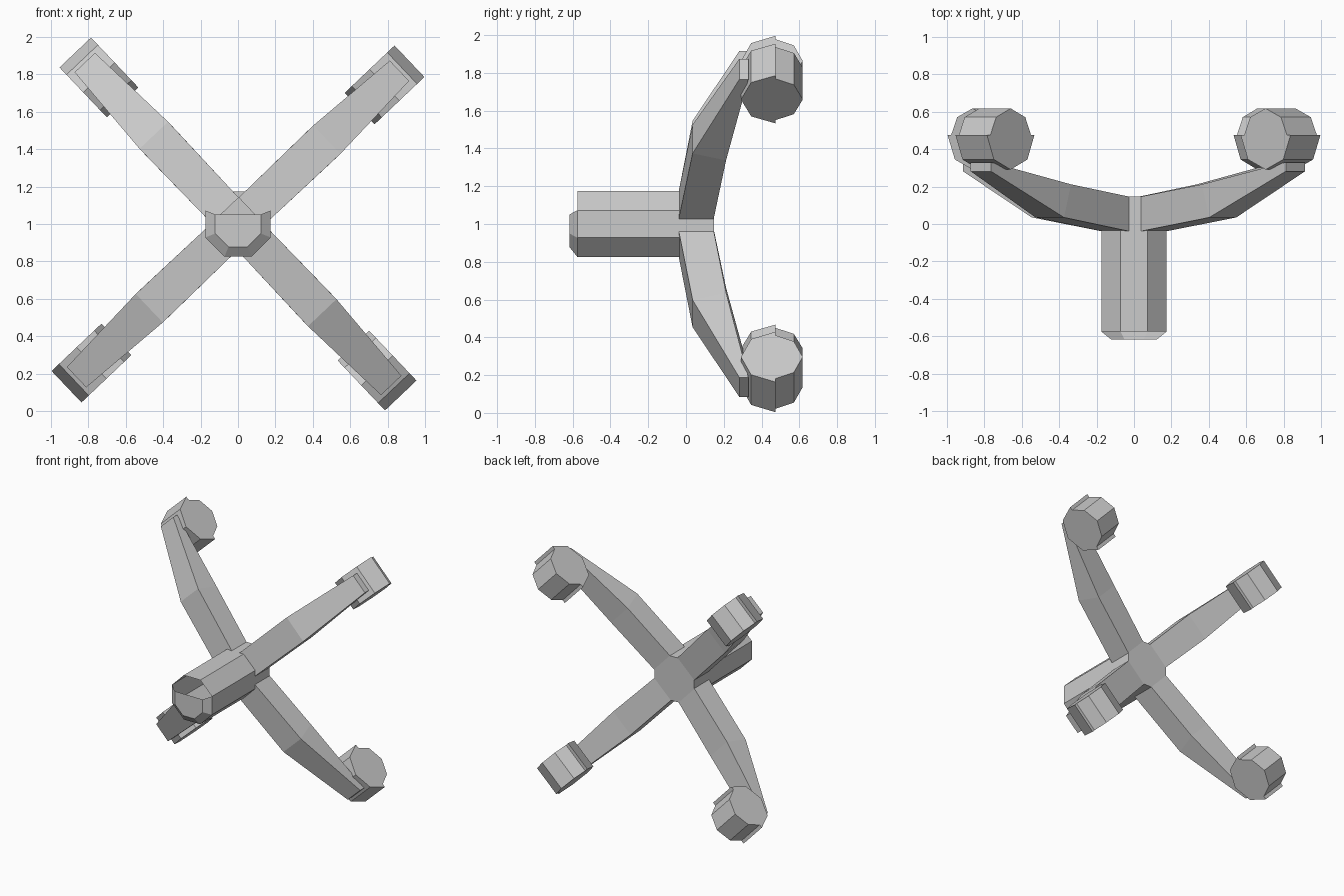
import bpy
from math import sin, cos, radians

if "Cube" in bpy.data.objects:
    bpy.data.objects.remove(bpy.data.objects["Cube"])

CZ = 1.0  # height of the hub axis


def make(name, verts, faces):
    me = bpy.data.meshes.new(name)
    me.from_pydata(verts, [], faces)
    me.update()
    ob = bpy.data.objects.new(name, me)
    bpy.context.collection.objects.link(ob)
    return ob


def place(r, t, y, ang):
    """Radial, tangential and depth position to world position."""
    return (r * cos(ang) - t * sin(ang), y, CZ + r * sin(ang) + t * cos(ang))


def loft(name, rings, ang):
    """Join rings of (r, t, y) points into a closed solid."""
    n = len(rings[0])
    verts = [place(*p, ang) for ring in rings for p in ring]
    faces = [list(range(n))[::-1], [(len(rings) - 1) * n + i for i in range(n)]]
    for k in range(len(rings) - 1):
        for i in range(n):
            j = (i + 1) % n
            faces.append((k * n + i, k * n + j, k * n + n + j, k * n + n + i))
    ob = make(name, verts, faces)
    fix_normals(ob)
    return ob


def fix_normals(ob):
    import bmesh
    bm = bmesh.new()
    bm.from_mesh(ob.data)
    bmesh.ops.recalc_face_normals(bm, faces=bm.faces)
    bm.to_mesh(ob.data)
    bm.free()


# central octagonal column, with the upper part of its front chamfer open
def octagon(flat, y):
    rad = flat / cos(radians(22.5))
    return [(rad * cos(radians(22.5 + 45 * i)), y, CZ + rad * sin(radians(22.5 + 45 * i)))
            for i in range(8)]


verts = octagon(0.175, 0.147) + octagon(0.175, -0.575) + octagon(0.122, -0.617)
faces = [list(range(8))]
faces += [(i, (i + 1) % 8, 8 + (i + 1) % 8, 8 + i) for i in range(8)]
faces += [(8 + i, 8 + (i + 1) % 8, 16 + (i + 1) % 8, 16 + i) for i in (3, 4, 5, 6, 7)]
faces.append([16 + i for i in (3, 4, 5, 6, 7, 0)])
fix_normals(make("centre_column", verts, faces))

# leg stations: front r, front y, back r, back y, half width
stations = [(0.10, -0.045, 0.10, 0.14, 0.10),
            (0.654, 0.035, 0.60, 0.212, 0.105),
            (1.19, 0.282, 1.19, 0.33, 0.075)]

# caster outline: smaller octagon behind, larger half octagon in front
AX, WY = 1.08, 0.475
outline = [(AX + 0.16 * cos(radians(a)), 0.458 + 0.16 * sin(radians(a)))
           for a in (45, 90, 135)]
outline += [(AX - 0.158, WY)]
outline += [(AX + 0.184 * cos(radians(a)), WY + 0.184 * sin(radians(a)))
            for a in (180, 225, 270, 315, 360)]
outline += [(AX + 0.158, WY)]

for k in range(4):
    ang = radians(43.5 + 90 * k)
    rings = [[(fr, -w, fy), (fr, w, fy), (br, w, by), (br, -w, by)]
             for fr, fy, br, by, w in stations]
    loft(f"leg_{k + 1}", rings, ang)
    loft(f"caster_{k + 1}", [[(r, t, y) for r, y in outline] for t in (-0.116, 0.116)], ang)
